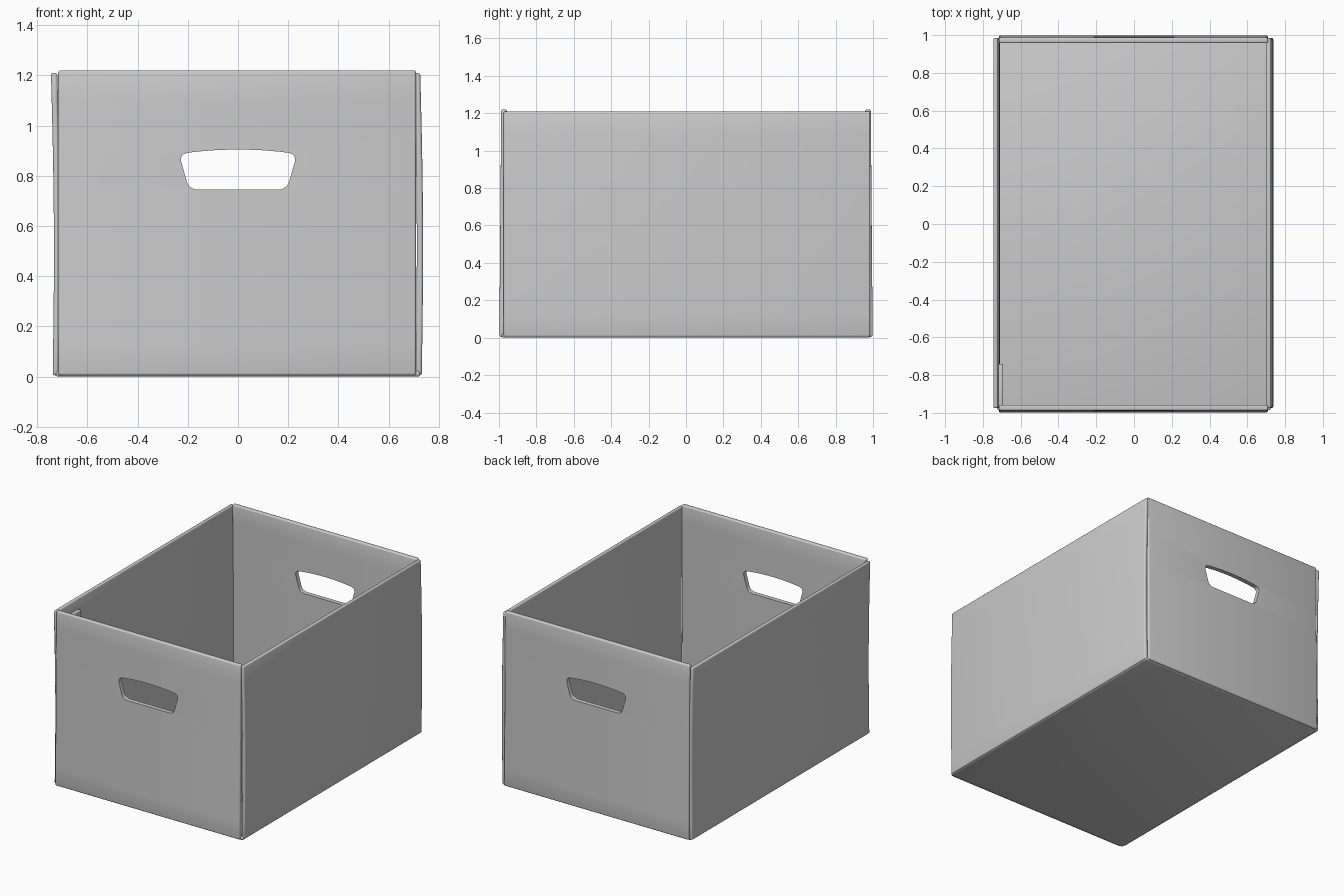
import bpy, bmesh, math

cube = bpy.data.objects.get("Cube")
if cube:
    bpy.data.objects.remove(cube, do_unlink=True)

GREY = (0.6, 0.6, 0.6, 1.0)
mat = bpy.data.materials.new("matte grey board")
mat.use_nodes = True
mat.diffuse_color = GREY
mat.node_tree.nodes["Principled BSDF"].inputs["Base Color"].default_value = GREY


def make_object(name, bm):
    bmesh.ops.recalc_face_normals(bm, faces=bm.faces)
    mesh = bpy.data.meshes.new(name)
    bm.to_mesh(mesh)
    bm.free()
    mesh.materials.append(mat)
    obj = bpy.data.objects.new(name, mesh)
    bpy.context.collection.objects.link(obj)
    return obj


def smooth(obj):
    bpy.ops.object.select_all(action="DESELECT")
    obj.select_set(True)
    bpy.context.view_layer.objects.active = obj
    bpy.ops.object.shade_smooth_by_angle(angle=math.radians(35))


def panel(name, low, high, bevel=0.009, warp=None):
    """Rounded board between two corners, optionally warped by height."""
    bm = bmesh.new()
    bmesh.ops.create_cube(bm, size=1)
    for v in bm.verts:
        for i in range(3):
            v.co[i] = low[i] if v.co[i] < 0 else high[i]
    bmesh.ops.bevel(bm, geom=bm.edges[:], offset=bevel, segments=3,
                    profile=0.5, affect="EDGES")
    if warp:
        for k in range(1, 10):
            z = low[2] + (high[2] - low[2]) * k / 10
            bmesh.ops.bisect_plane(bm, geom=bm.verts[:] + bm.edges[:] + bm.faces[:],
                                   plane_co=(0, 0, z), plane_no=(0, 0, 1))
        for v in bm.verts:
            dx, dy = warp((v.co.z - low[2]) / (high[2] - low[2]))
            v.co.x += dx
            v.co.y += dy
    return make_object(name, bm)


def handle_cutter():
    """Rounded grip outline with an arched top, extruded along the box."""
    top = [(0.235 * t, 0.905 - 0.018 * t * t) for t in (1, 0.7, 0.35, 0, -0.35, -0.7, -1)]
    outline = [(-0.195, 0.745), (0.195, 0.745)] + top
    bm = bmesh.new()
    verts = [bm.verts.new((x, -1.2, z)) for x, z in outline]
    bm.faces.new(verts)
    corners = [verts[i] for i in (0, 1, 2, len(verts) - 1)]
    bmesh.ops.bevel(bm, geom=corners, offset=0.032, segments=5,
                    profile=0.5, affect="VERTICES")
    out = bmesh.ops.extrude_face_region(bm, geom=bm.faces[:])
    moved = [g for g in out["geom"] if isinstance(g, bmesh.types.BMVert)]
    bmesh.ops.translate(bm, verts=moved, vec=(0, 2.4, 0))
    cutter = make_object("handle_cutter", bm)
    cutter.hide_render = True
    return cutter


# Floor
smooth(panel("floor", (-0.725, -0.985, 0), (0.725, 0.985, 0.022)))

# Long side walls, gently bowed
smooth(panel("right_wall", (-0.738, -0.975, 0.005), (-0.713, 0.985, 1.21),
             warp=lambda t: (0.008 * math.sin(math.pi * t) - 0.007 * t, 0)))
smooth(panel("left_wall", (0.707, -0.975, 0.005), (0.732, 0.985, 1.21),
             warp=lambda t: (0.008 * math.sin(math.pi * t) - 0.006 * t, 0)))

# End walls with hand grips, leaning slightly inward
cutter = handle_cutter()
for name, side in (("front_wall", -1), ("back_wall", 1)):
    ys = sorted((side * 0.967, side * 0.998))
    wall = panel(name, (-0.716, ys[0], 0.005), (0.709, ys[1], 1.22),
                 warp=lambda t: (0, -side * 0.01 * t))
    cut = wall.modifiers.new("grip", "BOOLEAN")
    cut.operation = "DIFFERENCE"
    cut.solver = "EXACT"
    cut.object = cutter
    bpy.context.view_layer.objects.active = wall
    bpy.ops.object.modifier_apply(modifier=cut.name)
    smooth(wall)
bpy.data.objects.remove(cutter, do_unlink=True)

# Glued corner flap inside the box
smooth(panel("corner_flap", (-0.72, -0.97, 0.08), (-0.693, -0.74, 1.14), bevel=0.005))
